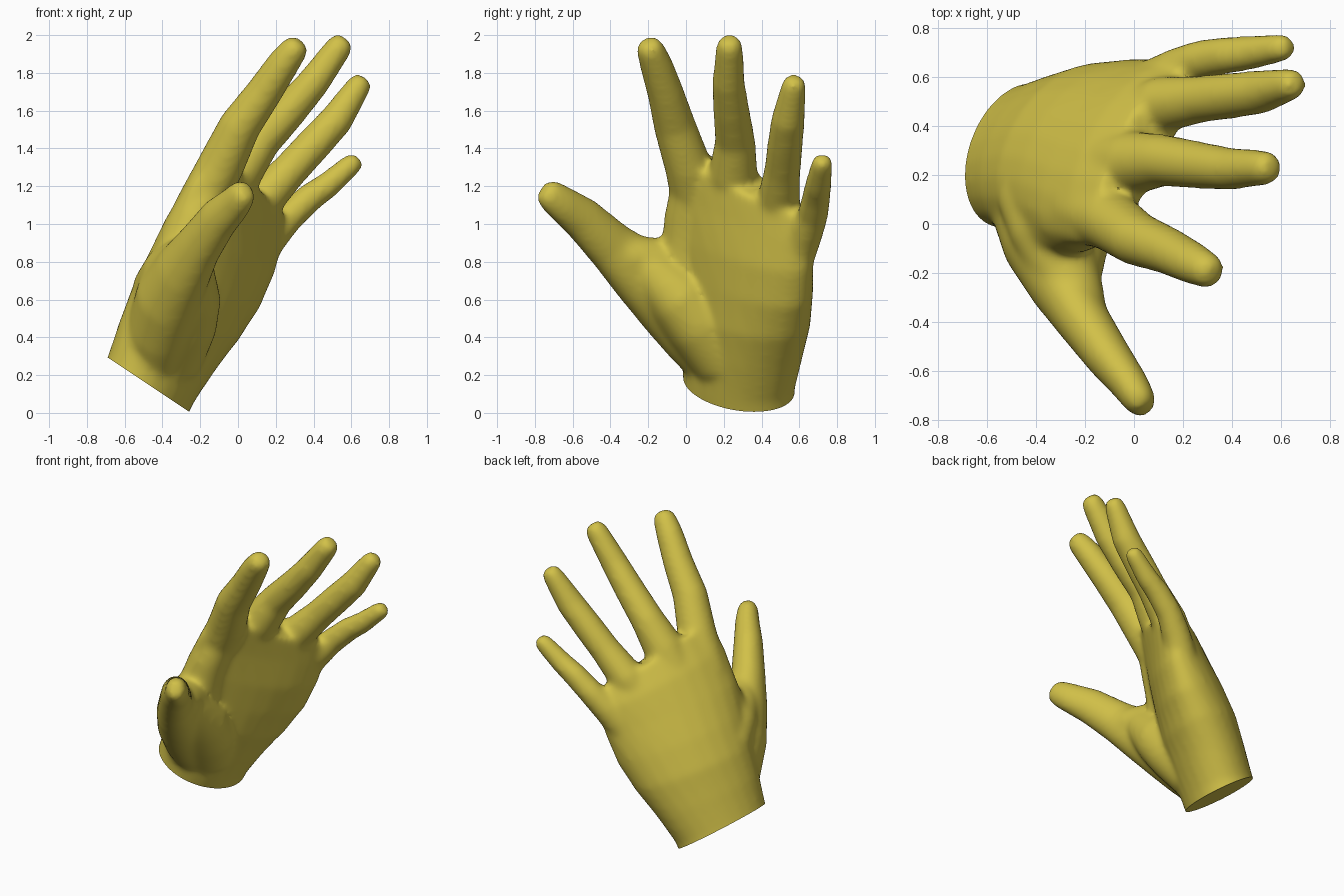
import bpy, bmesh, math
from mathutils import Vector

cube = bpy.data.objects.get("Cube")
if cube:
    bpy.data.objects.remove(cube, do_unlink=True)

skin = bpy.data.materials.new("mustard_yellow")
skin.use_nodes = True
colour = (0.64, 0.53, 0.065, 1)
skin.diffuse_color = colour
skin.node_tree.nodes["Principled BSDF"].inputs["Base Color"].default_value = colour

# Hand frame: along the forearm, across in y, and towards the palm
ALONG = Vector((0.44, 0, 0.9))
ACROSS = Vector((0, 1, 0))
PALMWARD = Vector((0.9, 0, -0.44))
SIDES = 24


def loft(bm, rings):
    """Join rings of points into one closed skin."""
    loops = [[bm.verts.new(p) for p in ring] for ring in rings]
    for a, b in zip(loops, loops[1:]):
        for i in range(len(a)):
            j = (i + 1) % len(a)
            bm.faces.new((a[i], a[j], b[j], b[i]))
    bm.faces.new(loops[0][::-1])
    bm.faces.new(loops[-1])


def palm_ring(u, y, t, tilt, a, b, slant, bow):
    """Tilted oval, hollowed on the palm side, raked towards the little finger."""
    tilt = math.radians(tilt)
    w = ACROSS * math.cos(tilt) + PALMWARD * math.sin(tilt)
    n = PALMWARD * math.cos(tilt) - ACROSS * math.sin(tilt)
    ring = []
    for k in range(SIDES):
        c = math.cos(math.tau * k / SIDES)
        s = math.sin(math.tau * k / SIDES)
        ring.append(ALONG * (u + slant * a * c) + ACROSS * y + PALMWARD * t
                    + w * a * c + n * (b * s - bow * s * s))
    return ring


def digit(bm, path, width=1.0):
    """Tapered tube through (x, y, z, radius) stations with a blunt tip."""
    pts = [Vector(p[:3]) for p in path]
    radii = [p[3] for p in path]
    end = (pts[-1] - pts[-2]).normalized()
    tip, r = pts[-1], radii[-1]
    for d, f in ((0.55, 0.88), (0.9, 0.55)):
        pts.append(tip + end * r * d)
        radii.append(r * f)
    rings = []
    for i, p in enumerate(pts):
        d = (pts[min(i + 1, len(pts) - 1)] - pts[max(i - 1, 0)]).normalized()
        e = d.cross(Vector((0, 0, 1))).normalized()
        f = d.cross(e)
        rings.append([p + (e * width * math.cos(math.tau * k / SIDES)
                           + f * math.sin(math.tau * k / SIDES)) * radii[i]
                      for k in range(SIDES)])
    loft(bm, rings)


bm = bmesh.new()

# Wrist and palm
loft(bm, [palm_ring(*s) for s in (
    (-0.30, 0.28, -0.49, 31, 0.318, 0.232, 0, 0),
    (-0.06, 0.28, -0.49, 31, 0.318, 0.232, 0, 0),
    (0.15, 0.295, -0.49, 35, 0.36, 0.24, 0, 0),
    (0.35, 0.305, -0.475, 38, 0.405, 0.245, 0, 0.015),
    (0.55, 0.30, -0.46, 39, 0.44, 0.225, 0, 0.035),
    (0.75, 0.29, -0.465, 38, 0.46, 0.195, 0, 0.04),
    (0.95, 0.29, -0.475, 36, 0.46, 0.155, -0.08, 0.045),
    (1.12, 0.28, -0.485, 35, 0.42, 0.11, -0.18, 0.04))])

# Index, middle, ring and little fingers
fingers = (
    ((-0.33, 0.12, 0.84, 0.09), (-0.22, 0.06, 1.07, 0.125), (-0.09, 0.01, 1.31, 0.125),
     (0.01, -0.06, 1.52, 0.112), (0.14, -0.11, 1.70, 0.097), (0.24, -0.16, 1.85, 0.087),
     (0.29, -0.185, 1.915, 0.077)),
    ((-0.26, 0.26, 0.84, 0.09), (-0.14, 0.25, 1.06, 0.125), (0.0, 0.25, 1.27, 0.13),
     (0.12, 0.26, 1.44, 0.107), (0.27, 0.24, 1.60, 0.097), (0.40, 0.225, 1.75, 0.087),
     (0.53, 0.23, 1.93, 0.073)),
    ((-0.14, 0.42, 0.76, 0.08), (-0.01, 0.45, 0.95, 0.11), (0.12, 0.49, 1.12, 0.115),
     (0.27, 0.51, 1.28, 0.097), (0.40, 0.525, 1.42, 0.095), (0.52, 0.54, 1.55, 0.09),
     (0.635, 0.57, 1.725, 0.068)),
    ((0.0, 0.52, 0.68, 0.08), (0.09, 0.58, 0.82, 0.10), (0.18, 0.63, 0.94, 0.092),
     (0.27, 0.67, 1.04, 0.082), (0.38, 0.69, 1.14, 0.077), (0.48, 0.70, 1.21, 0.07),
     (0.60, 0.72, 1.315, 0.059)))
for path in fingers:
    digit(bm, path)

# Thumb, narrower than it is deep
digit(bm, ((-0.46, 0.22, 0.22, 0.17), (-0.42, 0.07, 0.43, 0.21), (-0.37, -0.08, 0.60, 0.21),
           (-0.29, -0.25, 0.75, 0.175), (-0.205, -0.40, 0.885, 0.138),
           (-0.10, -0.55, 1.03, 0.118), (-0.015, -0.66, 1.11, 0.098),
           (0.01, -0.70, 1.14, 0.09)), 0.8)

# Ball of the thumb, filling the palm
digit(bm, ((-0.36, 0.20, 0.28, 0.17), (-0.29, 0.07, 0.47, 0.18),
           (-0.26, -0.04, 0.61, 0.17), (-0.25, -0.17, 0.74, 0.13)))

# Skin joining thumb, back of the hand and index knuckle
digit(bm, ((-0.43, 0.14, 0.64, 0.14), (-0.36, -0.02, 0.74, 0.15),
           (-0.29, -0.16, 0.79, 0.14), (-0.24, -0.28, 0.82, 0.12)))
digit(bm, ((-0.38, 0.06, 0.58, 0.16), (-0.30, 0.0, 0.82, 0.15),
           (-0.22, 0.01, 1.04, 0.125), (-0.14, 0.02, 1.20, 0.10)))

mesh = bpy.data.meshes.new("hand")
bmesh.ops.recalc_face_normals(bm, faces=bm.faces)
bm.to_mesh(mesh)
bm.free()
hand = bpy.data.objects.new("hand", mesh)
bpy.context.collection.objects.link(hand)

# Fuse everything into one soft skin
fuse = hand.modifiers.new("fuse", "REMESH")
fuse.mode = "VOXEL"
fuse.voxel_size = 0.016
soften = hand.modifiers.new("soften", "SMOOTH")
soften.factor = 0.5
soften.iterations = 20
bpy.context.view_layer.objects.active = hand
hand.select_set(True)
bpy.ops.object.convert(target="MESH")

# Slice the wrist off flat
bm = bmesh.new()
bm.from_mesh(hand.data)
cut = bmesh.ops.bisect_plane(bm, geom=bm.verts[:] + bm.edges[:] + bm.faces[:],
                             plane_co=(-0.475, 0, 0.15), plane_no=(0.555, 0, 0.832),
                             clear_inner=True)
rim = [e for e in cut["geom_cut"] if isinstance(e, bmesh.types.BMEdge)]
bmesh.ops.contextual_create(bm, geom=rim)
bmesh.ops.recalc_face_normals(bm, faces=bm.faces)
bm.to_mesh(hand.data)
bm.free()

hand.data.materials.clear()
hand.data.materials.append(skin)
bpy.ops.object.shade_smooth_by_angle(angle=math.radians(40))
